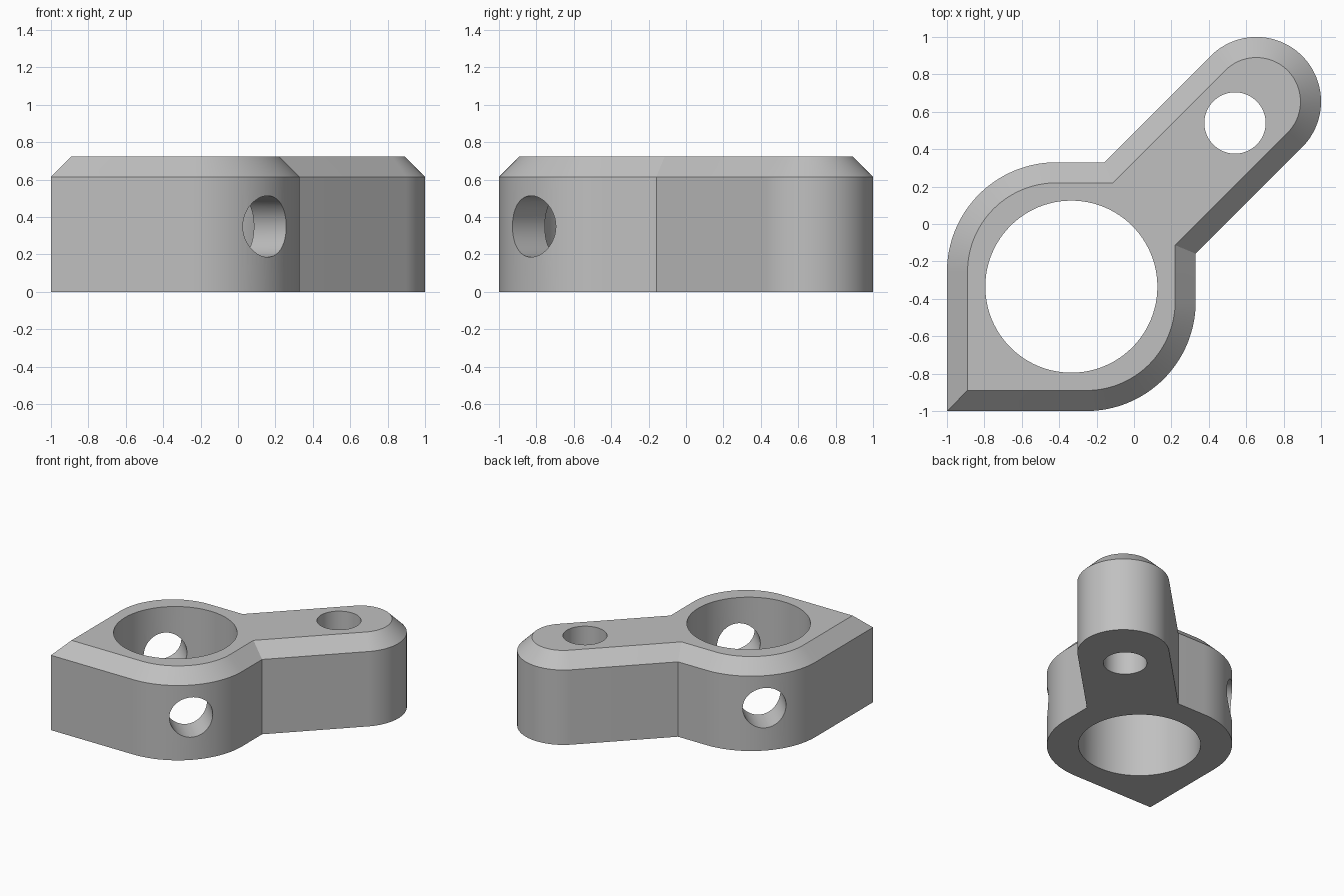
import bpy, bmesh
from math import sin, cos, radians, sqrt
from mathutils import Matrix, Vector

cube = bpy.data.objects.get("Cube")
if cube:
    bpy.data.objects.remove(cube, do_unlink=True)

HEIGHT, CHAMFER = 0.725, 0.11
SIDE = 0.33              # straight sides of the ring block
RING_FILLET = 0.585      # rounded shoulders of the ring block
ARM_R = 0.3455           # half width and end radius of the arm
ARM_C = 1 - ARM_R        # centre of the arm's round end
BORE_C, BORE_R = -0.335, 0.46

grey = bpy.data.materials.new("Plain grey")
grey.use_nodes = True
grey.diffuse_color = (0.53, 0.53, 0.53, 1)
grey.node_tree.nodes["Principled BSDF"].inputs["Base Color"].default_value = grey.diffuse_color


def arc(cx, cy, r, start, end, steps):
    angles = [radians(start + (end - start) * i / steps) for i in range(steps + 1)]
    return [(cx + r * cos(a), cy + r * sin(a)) for a in angles]


def outline(inset):
    """Counter-clockwise outline, mirrored across the diagonal y = x."""
    side = SIDE - inset
    neck = side - sqrt(2) * (ARM_R - inset)
    half = arc(SIDE - RING_FILLET, RING_FILLET - 1, RING_FILLET - inset, -90, 0, 32)
    half.append((side, neck))
    tip = arc(ARM_C, ARM_C, ARM_R - inset, -45, 135, 64)
    mirrored = [(y, x) for x, y in reversed(half)]
    return [(inset - 1, inset - 1)] + half + tip + mirrored


def build_body():
    bm = bmesh.new()
    levels = [(0, 0), (0, HEIGHT - CHAMFER), (CHAMFER, HEIGHT)]
    loops = [[bm.verts.new((x, y, z)) for x, y in outline(inset)] for inset, z in levels]
    for low, high in zip(loops, loops[1:]):
        for i in range(len(low)):
            j = (i + 1) % len(low)
            bm.faces.new((low[i], low[j], high[j], high[i]))
    bm.faces.new(loops[-1])
    bm.faces.new(loops[0][::-1])
    mesh = bpy.data.meshes.new("clamp_arm")
    bm.to_mesh(mesh)
    bm.free()
    mesh.materials.append(grey)
    obj = bpy.data.objects.new("clamp_arm", mesh)
    bpy.context.collection.objects.link(obj)
    return obj


def drill(body, name, centre, radius, direction, segments):
    """Cut a round through hole along a direction."""
    bm = bmesh.new()
    turn = Vector(direction).to_track_quat("Z", "Y").to_matrix().to_4x4()
    bmesh.ops.create_cone(bm, cap_ends=True, segments=segments, radius1=radius,
                          radius2=radius, depth=3, matrix=Matrix.Translation(centre) @ turn)
    mesh = bpy.data.meshes.new(name)
    bm.to_mesh(mesh)
    bm.free()
    mesh.materials.append(grey)
    cutter = bpy.data.objects.new(name, mesh)
    cutter.hide_render = True
    bpy.context.collection.objects.link(cutter)
    mod = body.modifiers.new(name, "BOOLEAN")
    mod.operation, mod.solver, mod.object = "DIFFERENCE", "EXACT", cutter
    bpy.ops.object.modifier_apply(modifier=mod.name)
    bpy.data.objects.remove(cutter, do_unlink=True)


# Chamfered body
body = build_body()
bpy.ops.object.select_all(action="DESELECT")
body.select_set(True)
bpy.context.view_layer.objects.active = body

# Main bore, arm hole and cross hole through both ring walls
drill(body, "main_bore", (BORE_C, BORE_C, 0), BORE_R, (0, 0, 1), 96)
drill(body, "arm_hole", (0.54, 0.54, 0), 0.164, (0, 0, 1), 64)
drill(body, "cross_hole", (BORE_C, BORE_C, 0.35), 0.164, (1, -1, 0), 64)

bpy.ops.object.shade_smooth_by_angle(angle=radians(25))
